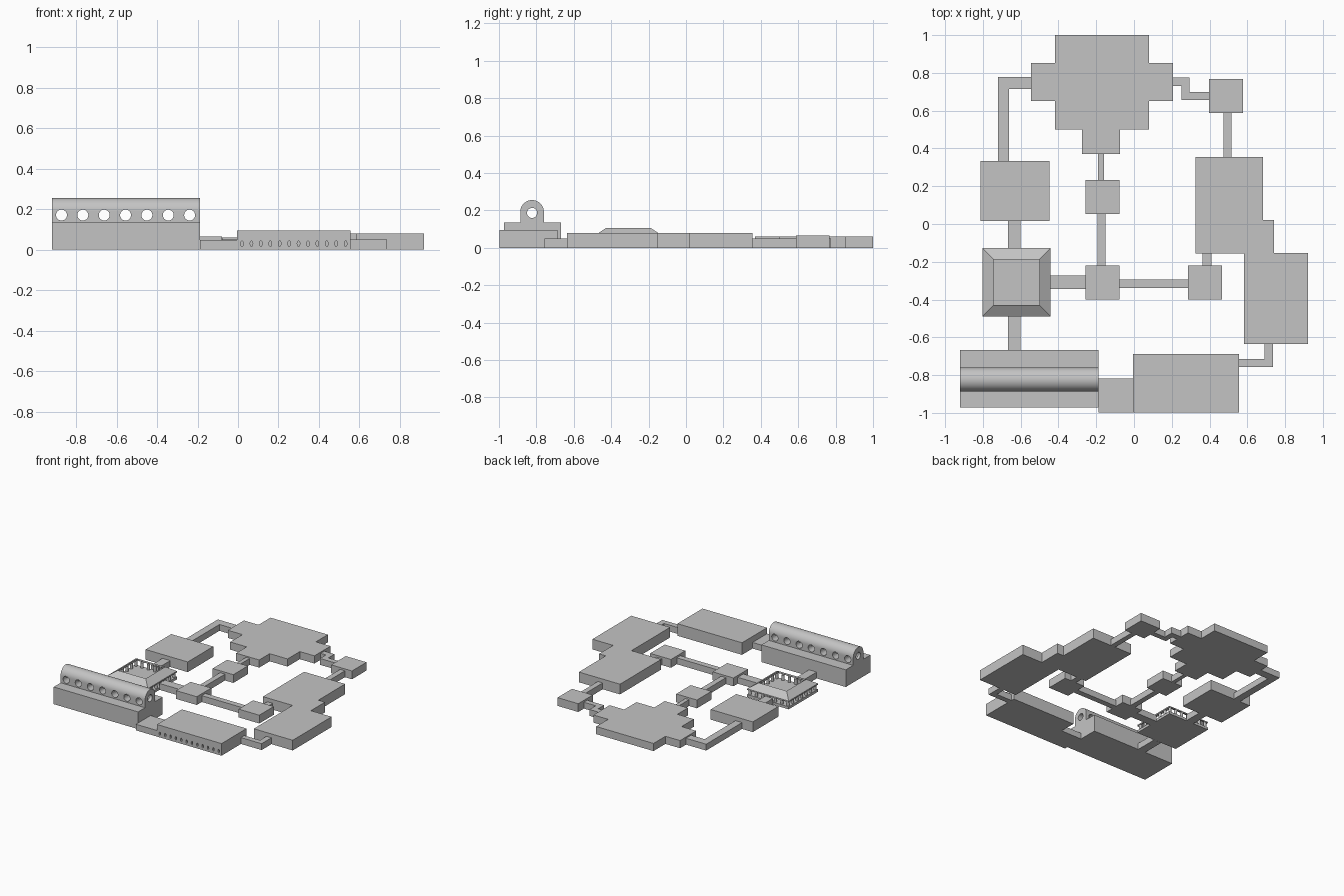
import bpy, bmesh, math
from mathutils import Matrix, Vector

if "Cube" in bpy.data.objects:
    bpy.data.objects.remove(bpy.data.objects["Cube"])

stone = bpy.data.materials.new("grey stone")
stone.diffuse_color = (0.55, 0.55, 0.55, 1)
stone.use_nodes = True
stone.node_tree.nodes["Principled BSDF"].inputs["Base Color"].default_value = stone.diffuse_color


def finish(bm, name):
    bmesh.ops.recalc_face_normals(bm, faces=bm.faces)
    me = bpy.data.meshes.new(name)
    bm.to_mesh(me)
    bm.free()
    me.materials.append(stone)
    ob = bpy.data.objects.new(name, me)
    bpy.context.collection.objects.link(ob)
    return ob


def prism(name, outline, z0, z1):
    """Extrude a plan outline from z0 to z1."""
    bm = bmesh.new()
    f = bm.faces.new([bm.verts.new((x, y, z0)) for x, y in outline])
    r = bmesh.ops.extrude_face_region(bm, geom=[f])
    bmesh.ops.translate(bm, vec=(0, 0, z1 - z0),
                        verts=[v for v in r["geom"] if isinstance(v, bmesh.types.BMVert)])
    return finish(bm, name)


def block(name, x0, x1, y0, y1, h, z0=0):
    return prism(name, [(x0, y0), (x1, y0), (x1, y1), (x0, y1)], z0, h)


def add_tube(bm, centre, rx, rz, length, axis, seg=24):
    """Elliptic cylinder along x, y or z."""
    turn = {"x": Matrix.Rotation(math.pi / 2, 4, "Y"),
            "y": Matrix.Rotation(math.pi / 2, 4, "X"),
            "z": Matrix.Identity(4)}[axis]
    size = Matrix.Diagonal((rx, rx, rz, 1))
    if axis == "y":
        size = Matrix.Diagonal((rx, 1, rz, 1))
    elif axis == "x":
        size = Matrix.Diagonal((1, rx, rz, 1))
    else:
        size = Matrix.Diagonal((rx, rx, 1, 1))
    bmesh.ops.create_cone(bm, cap_ends=True, segments=seg, radius1=1, radius2=1,
                          depth=length, matrix=Matrix.Translation(Vector(centre)) @ size @ turn)


def cut(ob, bm):
    """Subtract the temporary cutter mesh from ob."""
    cutter = finish(bm, "cutter")
    cutter.hide_render = True
    mod = ob.modifiers.new("holes", "BOOLEAN")
    mod.operation, mod.solver, mod.object = "DIFFERENCE", "EXACT", cutter
    bpy.context.view_layer.objects.active = ob
    bpy.ops.object.modifier_apply(modifier=mod.name)
    bpy.data.objects.remove(cutter)


# Long hall base
block("hall_base", -0.92, -0.187, -0.972, -0.668, 0.135)

# Arched vault on the hall, bored lengthwise, with round side openings
yc, zc, r = -0.823, 0.192, 0.063
arch = [(yc - r, 0.133), (yc + r, 0.133)]
arch += [(yc + r * math.cos(math.pi * i / 24), zc + r * math.sin(math.pi * i / 24)) for i in range(25)]
arch += [(yc - r, 0.134)]
bm = bmesh.new()
f = bm.faces.new([bm.verts.new((-0.92, y, z)) for y, z in arch])
ext = bmesh.ops.extrude_face_region(bm, geom=[f])
bmesh.ops.translate(bm, vec=(0.733, 0, 0),
                    verts=[v for v in ext["geom"] if isinstance(v, bmesh.types.BMVert)])
vault = finish(bm, "hall_vault")
bm = bmesh.new()
add_tube(bm, (-0.55, yc, 0.186), 0.027, 0.027, 1.0, "x")
cut(vault, bm)
bm = bmesh.new()
for i in range(7):
    add_tube(bm, (-0.872 + 0.1055 * i, yc, 0.171), 0.027, 0.027, 0.3, "y")
cut(vault, bm)
vault.select_set(True)
bpy.context.view_layer.objects.active = vault
bpy.ops.object.shade_smooth_by_angle(angle=math.radians(30))

# Front gallery with a row of small oval windows
gallery = block("front_gallery", -0.005, 0.556, -0.998, -0.688, 0.095)
bm = bmesh.new()
for i in range(12):
    add_tube(bm, (0.02 + 0.0465 * i, -0.998, 0.03), 0.0065, 0.014, 0.05, "y", 16)
cut(gallery, bm)
block("gallery_link", -0.187, -0.005, -0.998, -0.818, 0.048)

# Stepped east hall
prism("east_hall", [(0.325, -0.155), (0.582, -0.155), (0.582, -0.635), (0.92, -0.635),
                    (0.92, -0.153), (0.74, -0.153), (0.74, 0.022), (0.682, 0.022),
                    (0.682, 0.355), (0.325, 0.355)], 0, 0.08)

# Cross-shaped north hall
prism("north_hall", [(-0.275, 0.37), (-0.075, 0.37), (-0.075, 0.5), (0.08, 0.5), (0.08, 0.652),
                     (0.207, 0.652), (0.207, 0.852), (0.08, 0.852), (0.08, 1), (-0.418, 1),
                     (-0.418, 0.852), (-0.545, 0.852), (-0.545, 0.652), (-0.418, 0.652),
                     (-0.418, 0.5), (-0.275, 0.5)], 0, 0.06)

# Plain rooms
block("west_room", -0.813, -0.448, 0.016, 0.333, 0.08)
for name, x, y in (("inner_room", -0.258, 0.053), ("south_room", -0.258, -0.4),
                   ("east_room", 0.285, -0.4), ("corner_room", 0.398, 0.588)):
    block(name, x, x + 0.18, y, y + 0.18, 0.065)

# Straight corridors
for x0, x1, y0, y1 in ((-0.667, -0.6, -0.668, -0.49), (-0.667, -0.6, -0.127, 0.016),
                       (-0.442, -0.258, -0.343, -0.273), (-0.078, 0.285, -0.338, -0.293),
                       (0.363, 0.41, -0.22, -0.155), (-0.193, -0.15, -0.22, 0.053),
                       (-0.19, -0.158, 0.233, 0.37), (0.475, 0.517, 0.355, 0.588)):
    block("corridor", x0, x1, y0, y1, 0.05)

# Bent corridors
prism("southeast_corridor", [(0.556, -0.757), (0.735, -0.757), (0.735, -0.635),
                             (0.692, -0.635), (0.692, -0.715), (0.556, -0.715)], 0, 0.05)
prism("northwest_corridor", [(-0.72, 0.333), (-0.662, 0.333), (-0.662, 0.715), (-0.545, 0.715),
                             (-0.545, 0.778), (-0.72, 0.778)], 0, 0.05)
prism("northeast_corridor", [(0.207, 0.73), (0.252, 0.73), (0.252, 0.657), (0.398, 0.657),
                             (0.398, 0.698), (0.295, 0.698), (0.295, 0.775), (0.207, 0.775)], 0, 0.05)

# Courtyard: floor slab, colonnade and a sloping roof ring open in the middle
cx, cy, outer, inner = -0.622, -0.308, 0.181, 0.121
block("courtyard_floor", cx - outer, cx + outer, cy - outer, cy + outer, 0.02)
bm = bmesh.new()
rings = []
for half, z in ((outer, 0.065), (inner, 0.105), (inner, 0.09), (outer, 0.055)):
    rings.append([bm.verts.new((cx + sx * half, cy + sy * half, z))
                  for sx, sy in ((-1, -1), (1, -1), (1, 1), (-1, 1))])
for k in range(4):
    a, b = rings[k], rings[(k + 1) % 4]
    for i in range(4):
        j = (i + 1) % 4
        bm.faces.new((a[i], a[j], b[j], b[i]))
finish(bm, "courtyard_roof")
bm = bmesh.new()
n, e = 6, outer - 0.016
for i in range(n):
    t = -e + 2 * e * i / n
    for px, py in ((t, -e), (e, t), (-t, e), (-e, -t)):
        add_tube(bm, (cx + px, cy + py, 0.04), 0.011, 0.011, 0.044, "z", 12)
finish(bm, "courtyard_columns")
